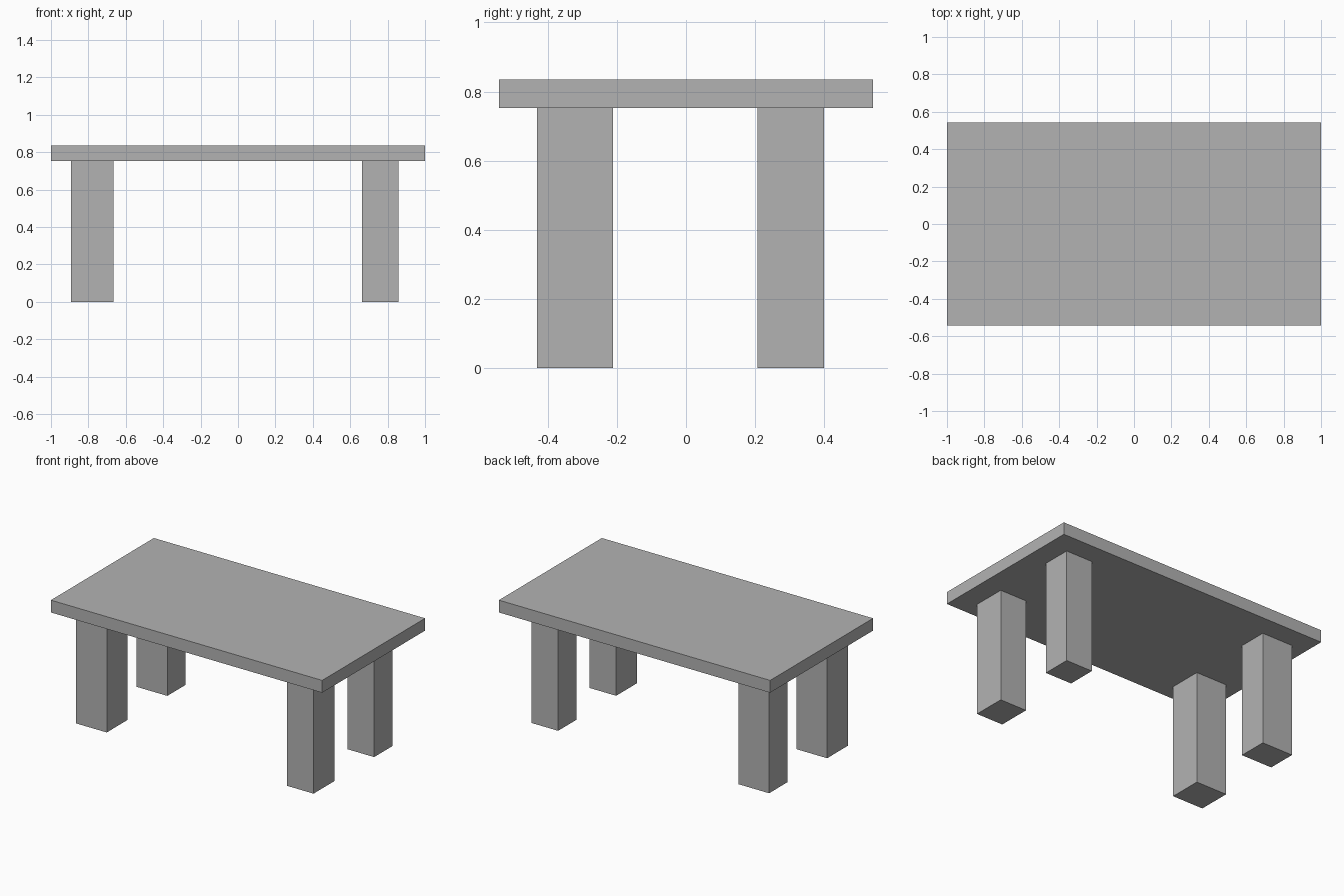
import bpy
from mathutils import Vector

cube = bpy.data.objects.get("Cube")
if cube:
    bpy.data.objects.remove(cube, do_unlink=True)

# Single plain grey
grey = bpy.data.materials.new("plain grey")
grey.use_nodes = True
colour = (0.45, 0.45, 0.45, 1.0)
grey.diffuse_color = colour
grey.node_tree.nodes["Principled BSDF"].inputs["Base Color"].default_value = colour


def box(name, xs, ys, zs):
    """Box spanning the given (low, high) range on each axis."""
    low, high = (Vector(corner) for corner in zip(xs, ys, zs))
    bpy.ops.mesh.primitive_cube_add(size=1, location=(low + high) / 2)
    part = bpy.context.object
    part.name = name
    part.scale = high - low
    bpy.ops.object.transform_apply(location=False, rotation=False, scale=True)
    part.data.materials.append(grey)
    return part


top_z, under_z = 0.835, 0.753

# Table top
box("table_top", (-1, 1), (-0.542, 0.542), (under_z, top_z))

# Legs: the ones at -x and at the front are slightly thicker
leg_x = {"right": (-0.893, -0.666), "left": (0.663, 0.859)}
leg_y = {"front": (-0.431, -0.211), "back": (0.207, 0.400)}
for end, ys in leg_y.items():
    for side, xs in leg_x.items():
        box(f"{end}_{side}_leg", xs, ys, (0, under_z))
